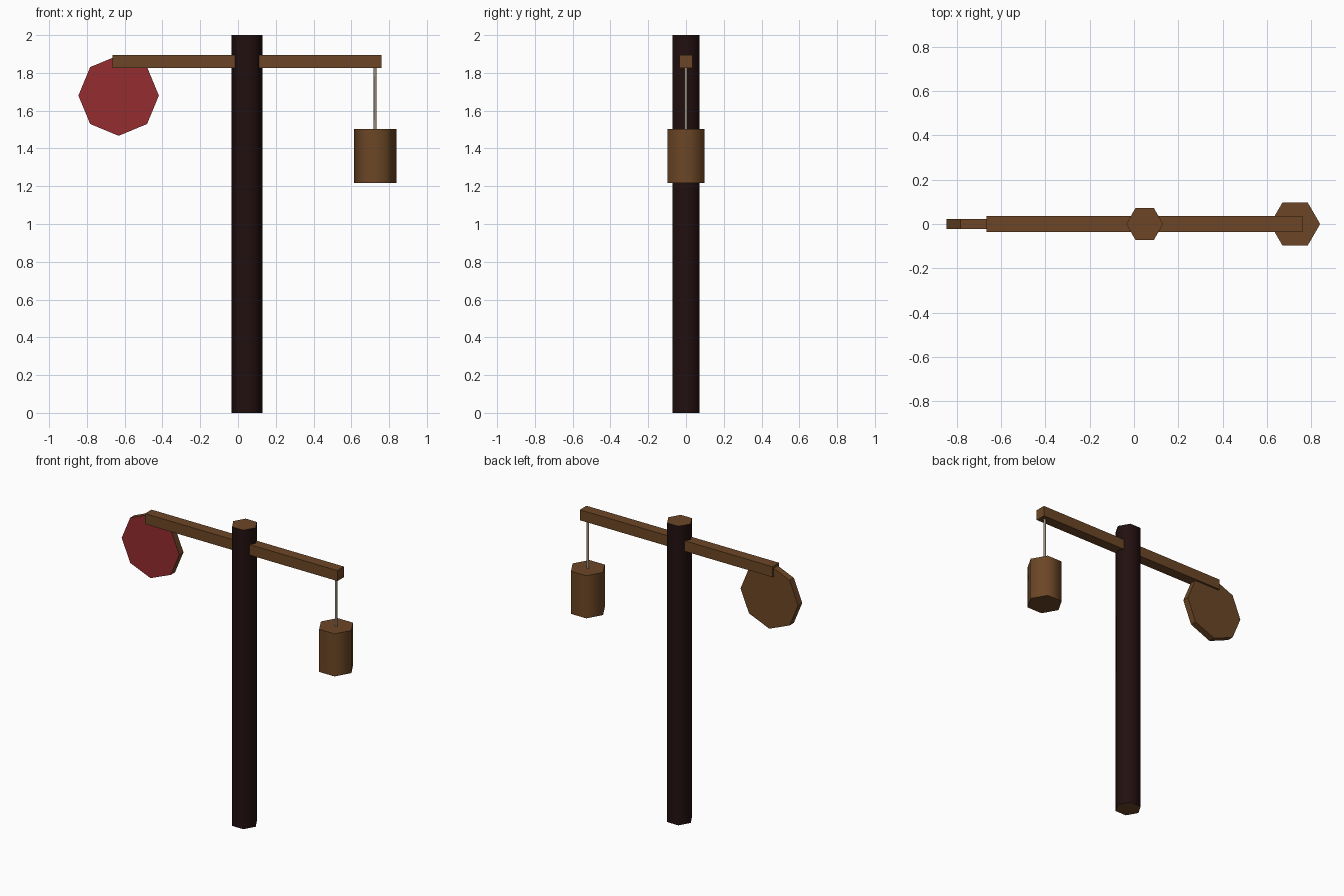
import bpy, math

if "Cube" in bpy.data.objects:
    bpy.data.objects.remove(bpy.data.objects["Cube"])


def material(name, rgb):
    m = bpy.data.materials.new(name)
    m.diffuse_color = (*rgb, 1)
    m.use_nodes = True
    m.node_tree.nodes["Principled BSDF"].inputs["Base Color"].default_value = m.diffuse_color
    return m


wood = material("brown wood", (0.15, 0.062, 0.019))
dark = material("dark bark", (0.016, 0.005, 0.005))
red = material("red paint", (0.30, 0.025, 0.028))
twine = material("pale rope", (0.33, 0.28, 0.19))


def prism(name, sides, radius, x, z0, z1, mats, smooth=65):
    """Upright prism with a corner on +x, standing from z0 to z1."""
    bpy.ops.mesh.primitive_cylinder_add(vertices=sides, radius=radius, depth=z1 - z0,
                                        rotation=(0, 0, math.pi / 2))
    bpy.ops.object.transform_apply(location=False, rotation=True, scale=False)
    ob = bpy.context.object
    ob.name = name
    ob.location = (x, 0, (z0 + z1) / 2)
    for m in mats:
        ob.data.materials.append(m)
    if smooth:
        bpy.ops.object.shade_smooth_by_angle(angle=math.radians(smooth))
    return ob


# Post: dark sides, bare wood on the cut ends
post = prism("post", 6, 0.083, 0.048, 0, 2, [dark, wood])
for p in post.data.polygons:
    p.material_index = int(abs(p.normal.z) > 0.5)

# Crossbeam through the post
bpy.ops.mesh.primitive_cube_add(size=1, location=(0.048, 0, 1.86))
beam = bpy.context.object
beam.name = "crossbeam"
beam.scale = (1.425, 0.07, 0.07)
bpy.ops.object.transform_apply(location=False, rotation=False, scale=True)
beam.data.materials.append(wood)

# Hanging weight and its rope
prism("rope", 6, 0.008, 0.726, 1.49, 1.84, [twine])
prism("hanging_weight", 6, 0.113, 0.726, 1.217, 1.502, [wood])

# Octagonal target: only the front face is painted
target = prism("target", 8, 0.213, -0.632, 1.68 - 0.022, 1.68 + 0.022, [wood, red], smooth=0)
for p in target.data.polygons:
    p.material_index = int(p.normal.z > 0.5)
target.rotation_euler = (math.pi / 2, 0, 0)
